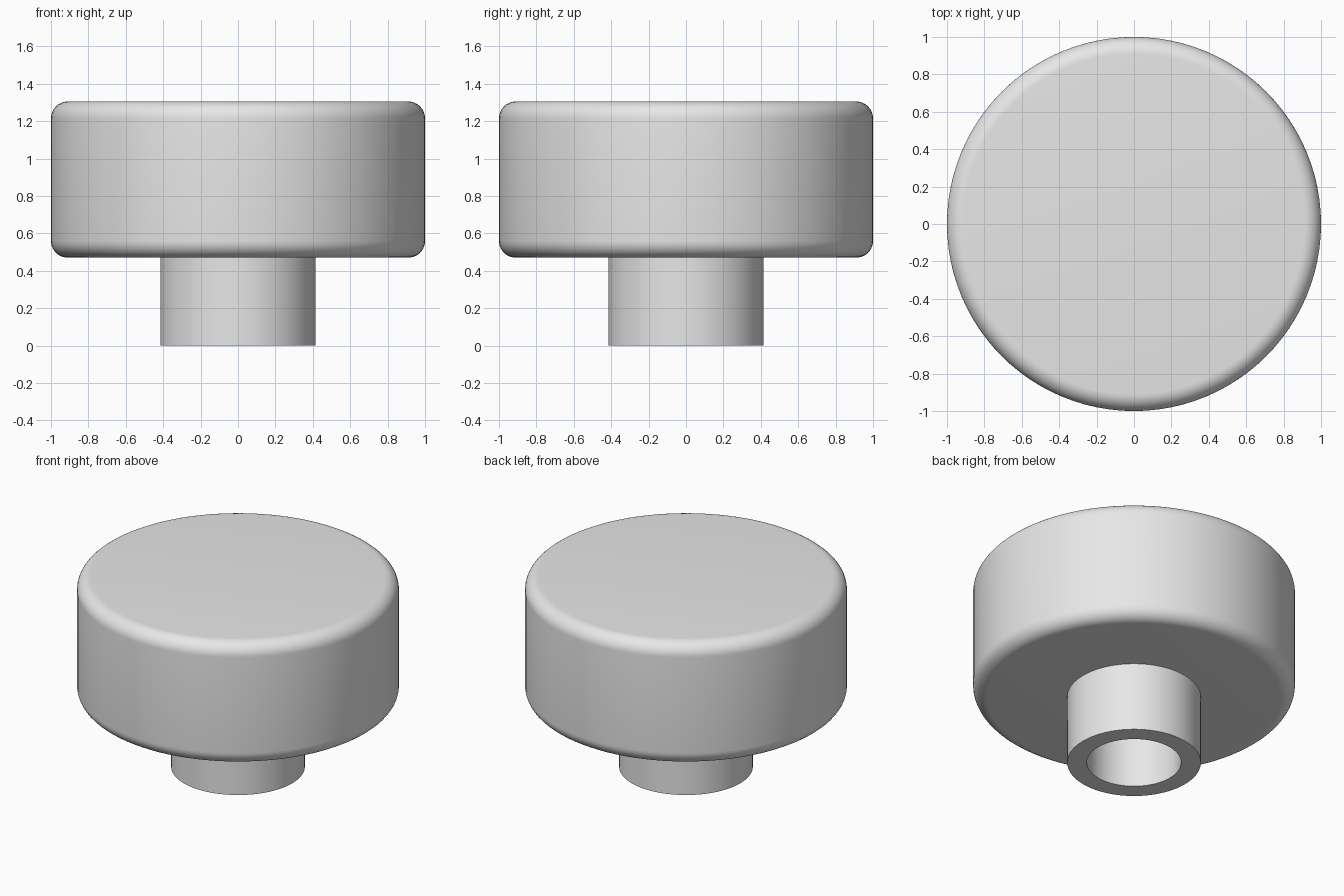
import bpy
import math

cube = bpy.data.objects.get("Cube")
if cube:
    bpy.data.objects.remove(cube, do_unlink=True)

SEGMENTS = 96
CAP_RADIUS, CAP_BOTTOM, CAP_TOP, FILLET = 1.0, 0.47, 1.305, 0.09
STEM_RADIUS, BORE_RADIUS = 0.415, 0.293

grey = bpy.data.materials.new("light_grey")
grey.use_nodes = True
colour = (0.8, 0.8, 0.8, 1)
grey.diffuse_color = colour
grey.node_tree.nodes["Principled BSDF"].inputs["Base Color"].default_value = colour


def lathe(name, profile, closed=False):
    """Revolve (radius, z) points, listed anticlockwise, around the z axis."""
    n = len(profile)
    verts = [(r * math.cos(a), r * math.sin(a), z)
             for a in (math.tau * s / SEGMENTS for s in range(SEGMENTS))
             for r, z in profile]
    faces = []
    for s in range(SEGMENTS):
        a, b = s * n, (s + 1) % SEGMENTS * n
        for i in range(n if closed else n - 1):
            j = (i + 1) % n
            faces.append((a + i, b + i, b + j, a + j))
    if not closed:
        # Flat discs close the two ends
        faces.append([s * n for s in reversed(range(SEGMENTS))])
        faces.append([s * n + n - 1 for s in range(SEGMENTS)])
    mesh = bpy.data.meshes.new(name)
    mesh.from_pydata(verts, [], faces)
    mesh.materials.append(grey)
    obj = bpy.data.objects.new(name, mesh)
    bpy.context.collection.objects.link(obj)
    bpy.ops.object.select_all(action="DESELECT")
    obj.select_set(True)
    bpy.context.view_layer.objects.active = obj
    bpy.ops.object.shade_smooth_by_angle(angle=math.radians(30))
    return obj


def fillet(z, start):
    """Quarter-circle rim of the cap, from the given angle."""
    return [(CAP_RADIUS - FILLET + FILLET * math.cos(t), z + FILLET * math.sin(t))
            for t in (start + math.pi / 2 * k / 10 for k in range(11))]


# Round knob head with softened rims
lathe("knob_head", fillet(CAP_BOTTOM + FILLET, -math.pi / 2)
      + fillet(CAP_TOP - FILLET, 0))

# Hollow mounting stem
lathe("stem", [(BORE_RADIUS, 0), (STEM_RADIUS, 0),
               (STEM_RADIUS, CAP_BOTTOM), (BORE_RADIUS, CAP_BOTTOM)], closed=True)
